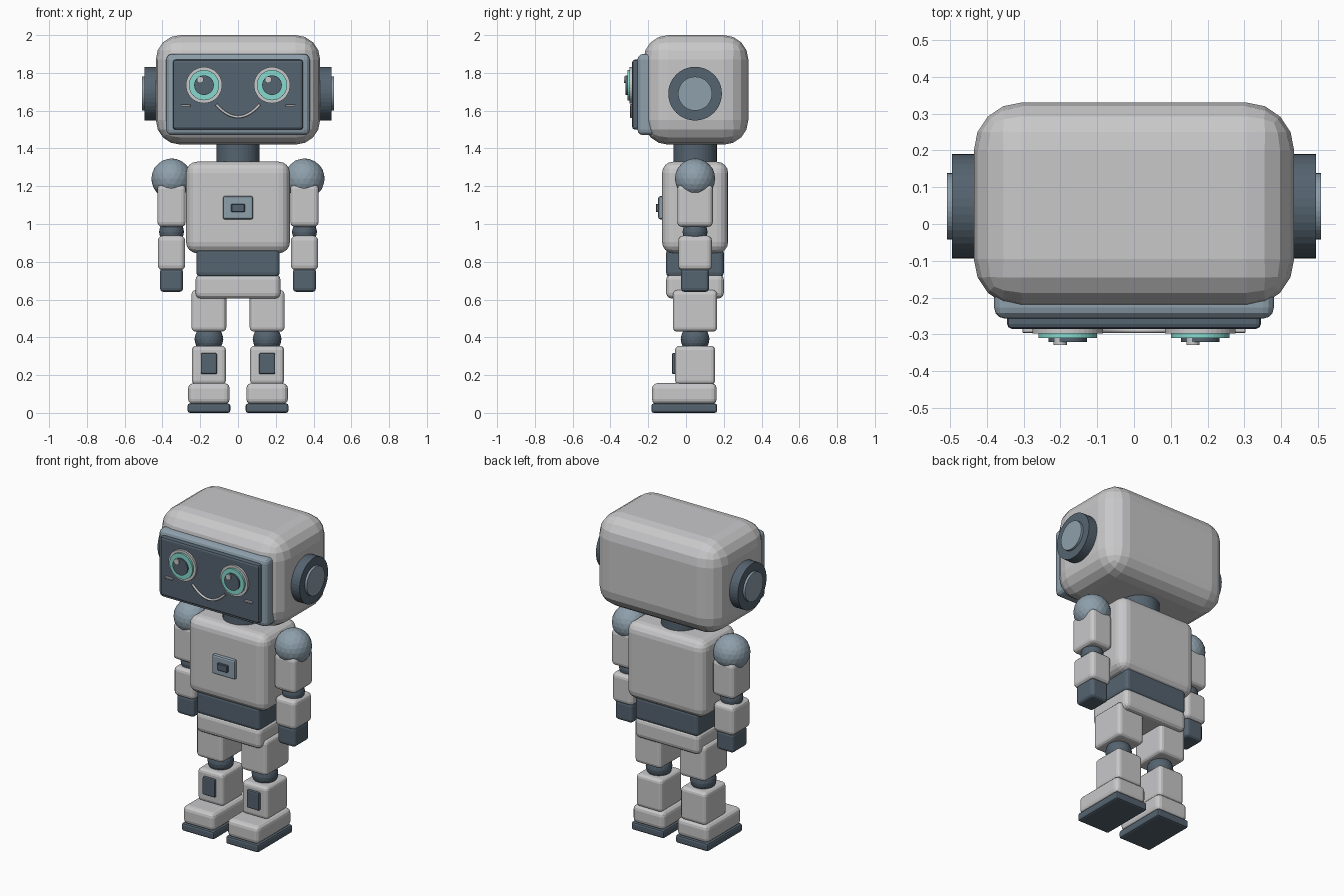
import bpy
import math

if "Cube" in bpy.data.objects:
    bpy.data.objects.remove(bpy.data.objects["Cube"], do_unlink=True)


def material(name, rgb):
    mat = bpy.data.materials.new(name)
    mat.use_nodes = True
    mat.diffuse_color = (*rgb, 1)
    mat.node_tree.nodes["Principled BSDF"].inputs["Base Color"].default_value = (*rgb, 1)
    return mat


SHELL = material("shell_grey", (0.58, 0.58, 0.59))
DARK = material("dark_slate", (0.09, 0.125, 0.16))
STEEL = material("steel_blue", (0.27, 0.35, 0.41))
TEAL = material("eye_teal", (0.24, 0.70, 0.62))
MID_Y = 0.048    # shared depth centre of the body


def finish(name, mat):
    obj = bpy.context.object
    obj.name = obj.data.name = name
    obj.data.materials.append(mat)
    return obj


def box(name, mat, x, y, z, bevel, segments=3):
    """Rounded box from (min, max) pairs along each axis."""
    spans = (x, y, z)
    bpy.ops.mesh.primitive_cube_add(size=1, location=[(a + b) / 2 for a, b in spans])
    obj = finish(name, mat)
    obj.scale = [b - a for a, b in spans]
    bpy.ops.object.transform_apply(location=False, rotation=False, scale=True)
    mod = obj.modifiers.new("rounded_edges", "BEVEL")
    mod.width, mod.segments = bevel, segments
    return obj


def disc(name, mat, radius, start, end, axis, sides=40):
    """Cylinder running from start along an axis to end."""
    mid = [(a + b) / 2 for a, b in zip(start, end)]
    turn = {"x": (0, math.pi / 2, 0), "y": (math.pi / 2, 0, 0), "z": (0, 0, 0)}[axis]
    bpy.ops.mesh.primitive_cylinder_add(vertices=sides, radius=radius,
                                        depth=math.dist(start, end),
                                        location=mid, rotation=turn)
    return finish(name, mat)


def ball(name, mat, radius, location):
    bpy.ops.mesh.primitive_ico_sphere_add(subdivisions=3, radius=radius, location=location)
    return finish(name, mat)


def around(centre, half):
    return (centre - half, centre + half)


# Head, face frame and screen
box("head", SHELL, around(0, 0.435), (-0.225, 0.33), (1.42, 2.0), 0.13, 4)
box("face_frame", STEEL, around(0, 0.38), (-0.257, -0.15), (1.47, 1.90), 0.03)
box("face_screen", DARK, around(0, 0.345), (-0.285, -0.2), (1.50, 1.87), 0.014, 2)

# Smile
curve = bpy.data.curves.new("smile", "CURVE")
curve.dimensions = "3D"
curve.bevel_depth, curve.bevel_resolution = 0.007, 2
line = curve.splines.new("POLY")
steps = 16
line.points.add(steps)
for i, point in enumerate(line.points):
    t = 2 * i / steps - 1
    point.co = (0.115 * t, -0.289, 1.567 + 0.065 * t * t, 1)
curve.materials.append(SHELL)
bpy.context.collection.objects.link(bpy.data.objects.new("smile", curve))

# Torso
disc("neck", DARK, 0.115, (0, MID_Y, 1.28), (0, MID_Y, 1.46), "z")
box("torso", SHELL, around(0, 0.275), (-0.127, 0.223), (0.845, 1.33), 0.06, 4)
box("waist", DARK, around(0, 0.22), (-0.105, 0.2), (0.72, 0.87), 0.022)
box("hips", SHELL, around(0, 0.225), (-0.105, 0.2), (0.605, 0.735), 0.03)
box("chest_plate", STEEL, around(0, 0.08), (-0.147, -0.11), (1.025, 1.147), 0.01, 2)
box("chest_button", DARK, around(0, 0.037), (-0.16, -0.13), (1.063, 1.107), 0.004, 1)

for side, s in (("left", 1), ("right", -1)):
    # Eye layers, each a little further forward
    ex, ez = 0.18 * s, 1.735
    layers = (("eye_rim", SHELL, 0.096, -0.298, 0, 0),
              ("eye_iris", TEAL, 0.08, -0.31, 0, 0),
              ("eye_pupil", DARK, 0.052, -0.32, 0, 0),
              ("eye_glint", SHELL, 0.018, -0.328, -0.02, 0.029))
    for name, mat, radius, front, dx, dz in layers:
        disc(f"{side}_{name}", mat, radius, (ex + dx, front, ez + dz),
             (ex + dx, -0.28, ez + dz), "y")
    box(f"{side}_cheek_mark", SHELL, around(0.277 * s, 0.026), (-0.296, -0.28),
        around(1.627, 0.006), 0.002, 1)

    # Ears
    disc(f"{side}_ear", DARK, 0.142, (0.4 * s, MID_Y, 1.69), (0.494 * s, MID_Y, 1.69), "x")
    disc(f"{side}_ear_cap", STEEL, 0.09, (0.45 * s, MID_Y, 1.69), (0.508 * s, MID_Y, 1.69), "x")

    # Arm
    ax = 0.352 * s
    ball(f"{side}_shoulder", STEEL, 0.107, (ax, MID_Y, 1.24))
    box(f"{side}_upper_arm", SHELL, around(ax, 0.075), around(MID_Y, 0.094), (0.985, 1.21), 0.025)
    ball(f"{side}_elbow", DARK, 0.066, (ax, MID_Y, 0.958))
    box(f"{side}_forearm", SHELL, around(ax, 0.072), around(MID_Y, 0.089), (0.755, 0.938), 0.025)
    box(f"{side}_hand", DARK, around(ax, 0.061), around(MID_Y, 0.074), (0.64, 0.765), 0.02)

    # Leg
    lx = 0.154 * s
    box(f"{side}_thigh", SHELL, around(lx, 0.092), around(MID_Y, 0.117), (0.43, 0.65), 0.022)
    ball(f"{side}_knee", DARK, 0.076, (lx, MID_Y, 0.39))
    box(f"{side}_shin", SHELL, around(lx, 0.09), around(MID_Y, 0.106), (0.15, 0.355), 0.022)
    box(f"{side}_shin_plate", DARK, around(lx, 0.043), (-0.075, -0.03), (0.205, 0.317), 0.008, 2)
    box(f"{side}_foot", SHELL, around(lx, 0.11), (-0.18, 0.162), (0.045, 0.157), 0.028)
    box(f"{side}_sole", DARK, around(lx, 0.113), (-0.183, 0.165), (0, 0.05), 0.012, 2)
